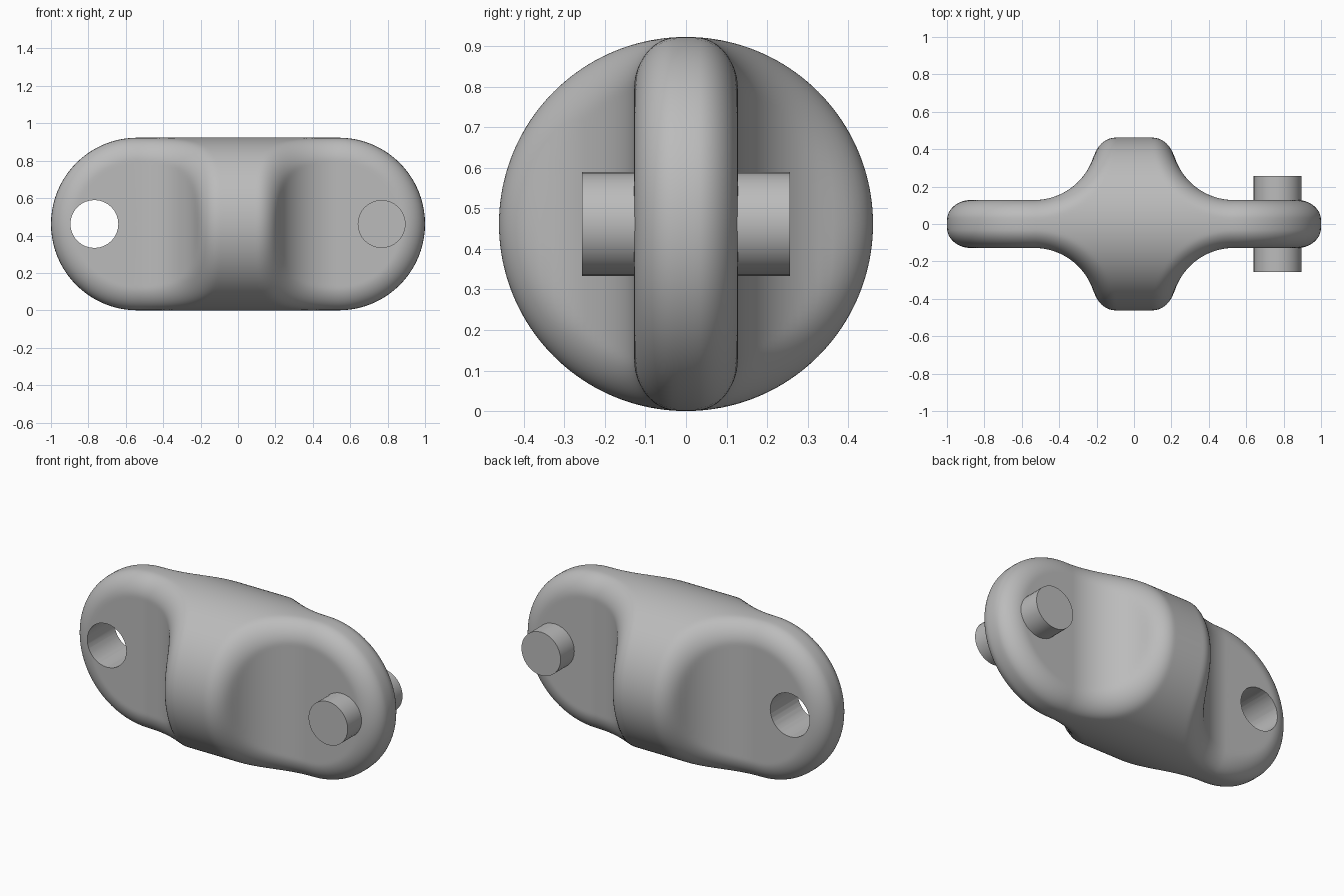
import bpy, bmesh
from math import hypot, sin, cos, pi

cube = bpy.data.objects.get("Cube")
if cube:
    bpy.data.objects.remove(cube)

R = 0.4615          # capsule radius
C = 1 - R           # centre of each rounded end
TAB = 0.128         # half thickness of the flat tabs
SCOOP = 0.335       # radius of the concave shoulder
FILLET = 0.1        # rounding of the outer edges
PIN_X, PIN_R, PIN_HALF = 0.768, 0.128, 0.256

grey = bpy.data.materials.new("plain_grey")
grey.use_nodes = True
grey.diffuse_color = (0.5, 0.5, 0.5, 1)
grey.node_tree.nodes["Principled BSDF"].inputs["Base Color"].default_value = (0.5, 0.5, 0.5, 1)


def body_distance(x, y, r):
    """Capsule intersected with the scooped top profile, with a rounded edge."""
    a = hypot(y, r) - R
    b = SCOOP - hypot(min(abs(x) - 0.2 - SCOOP, 0), min(y - TAB - SCOOP, 0))
    a, b = a + FILLET, b + FILLET
    return min(max(a, b), 0) + hypot(max(a, 0), max(b, 0)) - FILLET


def half_depth(x, r):
    low, high = 0, R
    for _ in range(30):
        mid = (low + high) / 2
        if body_distance(x, mid, r) < 0:
            low = mid
        else:
            high = mid
    return low


def smooth(obj):
    bpy.ops.object.select_all(action='DESELECT')
    obj.select_set(True)
    bpy.context.view_layer.objects.active = obj
    bpy.ops.object.shade_smooth_by_angle(angle=pi / 5)


def cross_cylinder(name, x, half):
    bpy.ops.mesh.primitive_cylinder_add(vertices=32, radius=PIN_R, depth=2 * half,
                                        location=(x, 0, R), rotation=(pi / 2, 0, 0))
    obj = bpy.context.object
    obj.name = name
    obj.data.materials.append(grey)
    return obj


# Link body: concentric stadium rings raised to the rounded surface
ARC, SPAN, RINGS = 40, 80, 40
path = []
for side in (1, -1):
    start = -pi / 2 if side > 0 else pi / 2
    path += [(side * C, start + pi * i / ARC) for i in range(ARC)]
    path += [(side * C * (1 - 2 * i / SPAN), side * pi / 2) for i in range(SPAN)]

bm = bmesh.new()
for face_side in (-1, 1):
    rings = []
    for j in range(RINGS + 1):
        r = R * cos(pi / 2 * j / RINGS)
        ring = []
        for centre, angle in path:
            x = centre + r * cos(angle)
            ring.append(bm.verts.new((x, face_side * half_depth(x, r), R + r * sin(angle))))
        rings.append(ring)
    for outer, inner in zip(rings, rings[1:]):
        for i in range(len(path)):
            bm.faces.new((outer[i - 1], outer[i], inner[i], inner[i - 1]))
bmesh.ops.remove_doubles(bm, verts=bm.verts, dist=1e-5)
bmesh.ops.recalc_face_normals(bm, faces=bm.faces)
mesh = bpy.data.meshes.new("link_body")
bm.to_mesh(mesh)
bm.free()
body = bpy.data.objects.new("link_body", mesh)
bpy.context.collection.objects.link(body)
mesh.materials.append(grey)

# Pin hole through the right tab
cutter = cross_cylinder("hole_cutter", -PIN_X, 0.4)
cutter.hide_render = True
cut = body.modifiers.new("pin_hole", 'BOOLEAN')
cut.operation = 'DIFFERENCE'
cut.solver = 'EXACT'
cut.object = cutter
bpy.context.view_layer.objects.active = body
bpy.ops.object.modifier_apply(modifier=cut.name)
bpy.data.objects.remove(cutter)
smooth(body)

# Pin through the left tab
smooth(cross_cylinder("pin", PIN_X, PIN_HALF))
